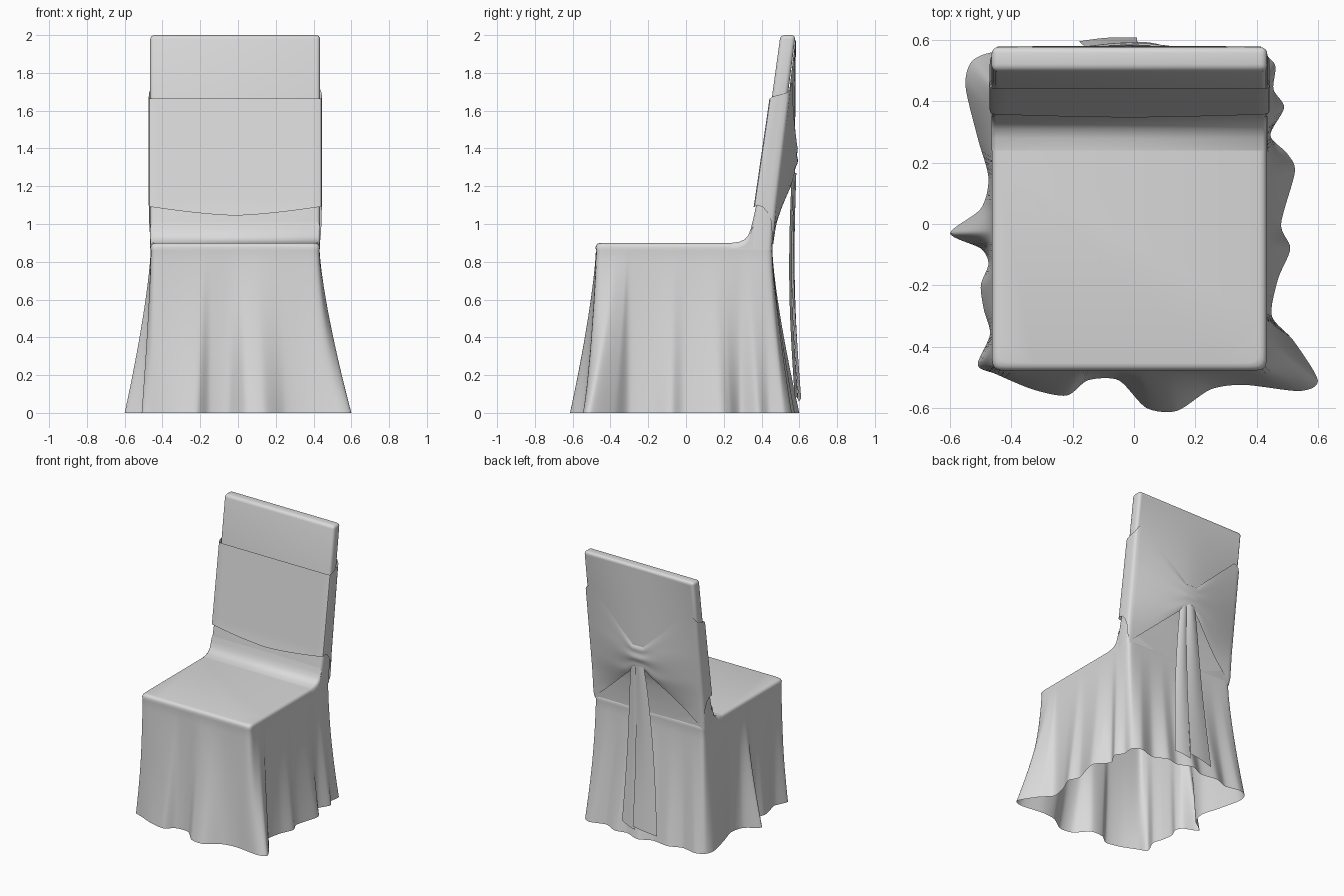
import bpy, bmesh, math

if "Cube" in bpy.data.objects:
    bpy.data.objects.remove(bpy.data.objects["Cube"])

CX, CY, HX, HY = -0.015, -0.01, 0.45, 0.47   # seat centre and half sizes

fabric = bpy.data.materials.new("light grey fabric")
fabric.diffuse_color = (0.7, 0.7, 0.7, 1)
fabric.use_nodes = True
fabric.node_tree.nodes["Principled BSDF"].inputs["Base Color"].default_value = fabric.diffuse_color


def finish(name, bm, angle=50):
    bmesh.ops.recalc_face_normals(bm, faces=bm.faces)
    me = bpy.data.meshes.new(name)
    bm.to_mesh(me)
    bm.free()
    ob = bpy.data.objects.new(name, me)
    bpy.context.collection.objects.link(ob)
    me.materials.append(fabric)
    bpy.ops.object.select_all(action='DESELECT')
    ob.select_set(True)
    bpy.context.view_layer.objects.active = ob
    bpy.ops.object.shade_smooth_by_angle(angle=math.radians(angle))
    return ob


def loft(bm, rows, closed=False):
    vs = [[bm.verts.new(p) for p in r] for r in rows]
    n = len(vs[0])
    for a, b in zip(vs, vs[1:]):
        for i in range(n if closed else n - 1):
            j = (i + 1) % n
            bm.faces.new((a[i], a[j], b[j], b[i]))
    return vs


def interp(table, v):
    for (a, fa), (b, fb) in zip(table, table[1:]):
        if v <= b:
            return fa + (fb - fa) * (v - a) / (b - a)
    return table[-1][1]


def lerp(a, b, t):
    return a + (b - a) * t


FRONT = [(0.8, 0.315), (1.0, 0.35), (1.1, 0.372), (1.65, 0.452), (2.0, 0.50)]
BACK = [(0.8, 0.447), (0.9, 0.452), (1.1, 0.468), (1.65, 0.535), (2.0, 0.58)]
PULL = [(0.8, 0.46), (0.9, 0.465), (1.0, 0.48), (1.2, 0.55), (1.4, 0.575), (2.0, 0.58)]


def back_y(x, z, k=1):
    # rear cloth, pulled out towards the knot in the middle
    u = min(1, abs(x - CX) / HX)
    b = interp(BACK, z)
    return b + k * max(0, interp(PULL, z) - b) * (1 - u ** 1.7)


# Skirt: wavy hem outline blended up into the rounded seat rectangle
hem = [(-.51, -.46), (-.45, -.49), (-.33, -.54), (-.22, -.56), (-.15, -.51), (-.05, -.51),
       (.04, -.60), (.14, -.61), (.25, -.54), (.36, -.525), (.54, -.545), (.60, -.51),
       (.52, -.38), (.45, -.30), (.47, -.18), (.51, -.08), (.48, 0), (.525, .17),
       (.50, .23), (.445, .29), (.49, .38), (.455, .44), (.46, .52), (.40, .56), (.28, .53),
       (.18, .575), (.09, .56), (-.02, .60), (-.12, .56), (-.25, .575), (-.35, .54),
       (-.46, .56), (-.53, .53), (-.55, .45), (-.51, .28), (-.475, .15), (-.50, .05),
       (-.60, -.03), (-.50, -.08), (-.475, -.13), (-.50, -.20), (-.49, -.28), (-.47, -.36)]
outline = []
N = len(hem)
for i in range(N):
    p = [hem[(i + k) % N] for k in (-1, 0, 1, 2)]
    for s in range(8):
        t = s / 8
        outline.append([0.5 * (2 * p[1][c] + 0.8 * (p[2][c] - p[0][c]) * t
                        + (1.6 * p[0][c] - 5.2 * p[1][c] + 4.4 * p[2][c] - .8 * p[3][c]) * t * t
                        + (3.2 * p[1][c] - .8 * p[0][c] - 3.2 * p[2][c] + .8 * p[3][c]) * t ** 3)
                        for c in (0, 1)])


def seat_point(p, inset):
    dx, dy = p[0] - CX, p[1] - CY
    r = (abs(dx / HX) ** 34 + abs(dy / HY) ** 34) ** (1 / 34)
    return CX + dx / r * (1 - inset / HX), CY + dy / r * (1 - inset / HY)


rows = []
for k in range(15):
    z = 0.86 * k / 14
    f = (1 - k / 14) ** 1.35
    row = []
    for p in outline:
        q = seat_point(p, 0.003)
        row.append((lerp(q[0], p[0], f), lerp(q[1], p[1], f), z))
    rows.append(row)
for z, inset in ((0.878, 0.001), (0.89, 0.006), (0.897, 0.014), (0.90, 0.026)):
    rows.append([(*seat_point(p, inset), z) for p in outline])
bm = bmesh.new()
vs = loft(bm, rows, True)
cap = bm.faces.new(vs[-1])
# open the seat top under the hollow backrest
bmesh.ops.bisect_plane(bm, geom=[cap] + list(cap.edges) + list(cap.verts),
                       plane_co=(0, 0.345, 0), plane_no=(0, 1, 0))
bm.faces.ensure_lookup_table()
hidden = [f for f in bm.faces if len(f.verts) > 4 and f.calc_center_median().y > 0.345]
bmesh.ops.delete(bm, geom=hidden, context='FACES')
finish("seat_and_skirt", bm)

# Backrest: leaning slab with rounded edges, open underneath
profile = [(0.335, 0.87), (0.35, 1.0), (0.372, 1.1), (0.452, 1.65), (0.50, 2.0),
           (0.58, 2.0), (0.535, 1.65), (0.468, 1.1), (0.455, 0.87)]
bm = bmesh.new()
ends = [[bm.verts.new((x, y, z)) for y, z in profile] for x in (CX - HX, CX + HX)]
for i in range(len(profile) - 1):
    bm.faces.new((ends[0][i], ends[0][i + 1], ends[1][i + 1], ends[1][i]))
for e in ends:
    bm.faces.new(e)
bottom = bm.faces.new((ends[0][0], ends[0][-1], ends[1][-1], ends[1][0]))
bmesh.ops.recalc_face_normals(bm, faces=bm.faces)
bm.normal_update()
sharp = [e for e in bm.edges if bottom not in e.link_faces
         and e.calc_face_angle() > math.radians(40)]
bmesh.ops.bevel(bm, geom=sharp, offset=0.022, segments=4, profile=0.5,
                affect='EDGES', clamp_overlap=True)
low = [f for f in bm.faces if all(v.co.z < 0.89 for v in f.verts)]
bmesh.ops.delete(bm, geom=low, context='FACES_ONLY')
finish("backrest", bm)

# Soft curve where seat meets backrest, with closed sides
bm = bmesh.new()
curve = [(0.24, 0.900), (0.28, 0.905), (0.31, 0.918), (0.33, 0.94), (0.343, 0.975), (0.352, 1.01)]
loft(bm, [[(CX + x, max(y, ymin), z + dz) for y, z in curve] for x, dz, ymin in
          ((-0.45, -0.03, 0), (-0.447, -0.012, 0), (-0.435, 0, 0),
           (0.435, 0, 0), (0.447, -0.012, 0), (0.45, -0.03, 0))])
for sx in (-0.449, 0.449):
    bm.faces.new([bm.verts.new((CX + sx, y, z - 0.025)) for y, z in curve]
                 + [bm.verts.new((CX + sx, 0.36, z)) for z in (0.98, 0.87)])
finish("seat_fillet", bm)

# Rear cloth panel stretched towards the knot
bm = bmesh.new()
loft(bm, [[(CX + HX * 0.955 * (i / 12 - 1), 0, 0) for i in range(25)] for _ in range(30)])
for k, v in enumerate(list(bm.verts)):
    z = lerp(0.86, 1.975, (k // 25) / 29)
    pull = min(1, max(0.3, 0.3 + (z - 1.15) / 0.3))
    v.co.y, v.co.z = back_y(v.co.x, z, pull) + 0.002, z
finish("rear_panel", bm)

# Sash: wide on the front, gathered to a knot at the back
def half_sash(s):
    # each section: x, depth fraction, low z, high z, gather
    edge = 0.445 if s > 0 else -0.473
    out = []
    for i in range(13):                        # front half
        t = i / 12
        out.append((lerp(CX, edge - s * 0.018, t), 0, lerp(1.045, 1.09, t ** 1.5), 1.665, 0))
    out.append((edge - s * 0.005, 0.04, 1.09, 1.665, 0))
    for d in (0.15, 0.4, 0.65, 0.85):          # side
        out.append((edge - s * 0.003 * d, d, lerp(1.10, 0.96, d ** 3), 1.67 + 0.03 * d, 0))
    out.append((edge - s * 0.008, 0.96, 0.92, 1.71, 0))
    for i in range(21):                        # rear half
        t = i / 20
        g = min(1, t / 0.9)
        out.append((lerp(edge - s * 0.02, CX, t), 1, lerp(0.88, 1.24, g),
                    lerp(1.79, 1.42, g) - 0.06 * max(0, 1 - t * 12), g))
    return out


right, left = half_sash(1), half_sash(-1)
rows = []
for x, d, lo, hi, g in right + left[::-1][1:-1]:
    row = []
    for j in range(19):
        v = j / 18
        z = lerp(lo, hi, v)
        rear = back_y(x, z) + 0.009 + g * g * (0.003 * math.sin(v * 5 * math.pi)
                                               + 0.014 * math.sin(v * math.pi))
        row.append((x, lerp(interp(FRONT, z) - 0.012, rear, d), z))
    rows.append(row)
bm = bmesh.new()
loft(bm, rows + [rows[0]])
bmesh.ops.remove_doubles(bm, verts=bm.verts, dist=0.0001)
finish("sash", bm)


# Two hanging sash tails
def tail(name, top, bottom, y0, y1, z1, tilt):
    bm = bmesh.new()
    rows = []
    for k in range(13):
        t = k / 12
        f = t ** 0.8
        a, b = lerp(top[0], bottom[0], f), lerp(top[1], bottom[1], f)
        rows.append([(lerp(a, b, i / 8),
                      lerp(y0, y1, t) - 0.02 * math.sin(t * math.pi) + tilt * (i / 8 - 0.5) * f
                      + 0.012 * math.sin(i / 8 * math.pi) * (1 - 0.5 * t),
                      lerp(1.27, z1 + 0.03 * i / 8, t)) for i in range(9)])
    loft(bm, rows)
    finish(name, bm)


tail("sash_tail_right", (-0.005, 0.06), (0.0, 0.12), 0.56, 0.585, 0.06, -0.02)
tail("sash_tail_left", (-0.055, 0.015), (-0.18, 0.01), 0.572, 0.602, 0.06, 0.012)
